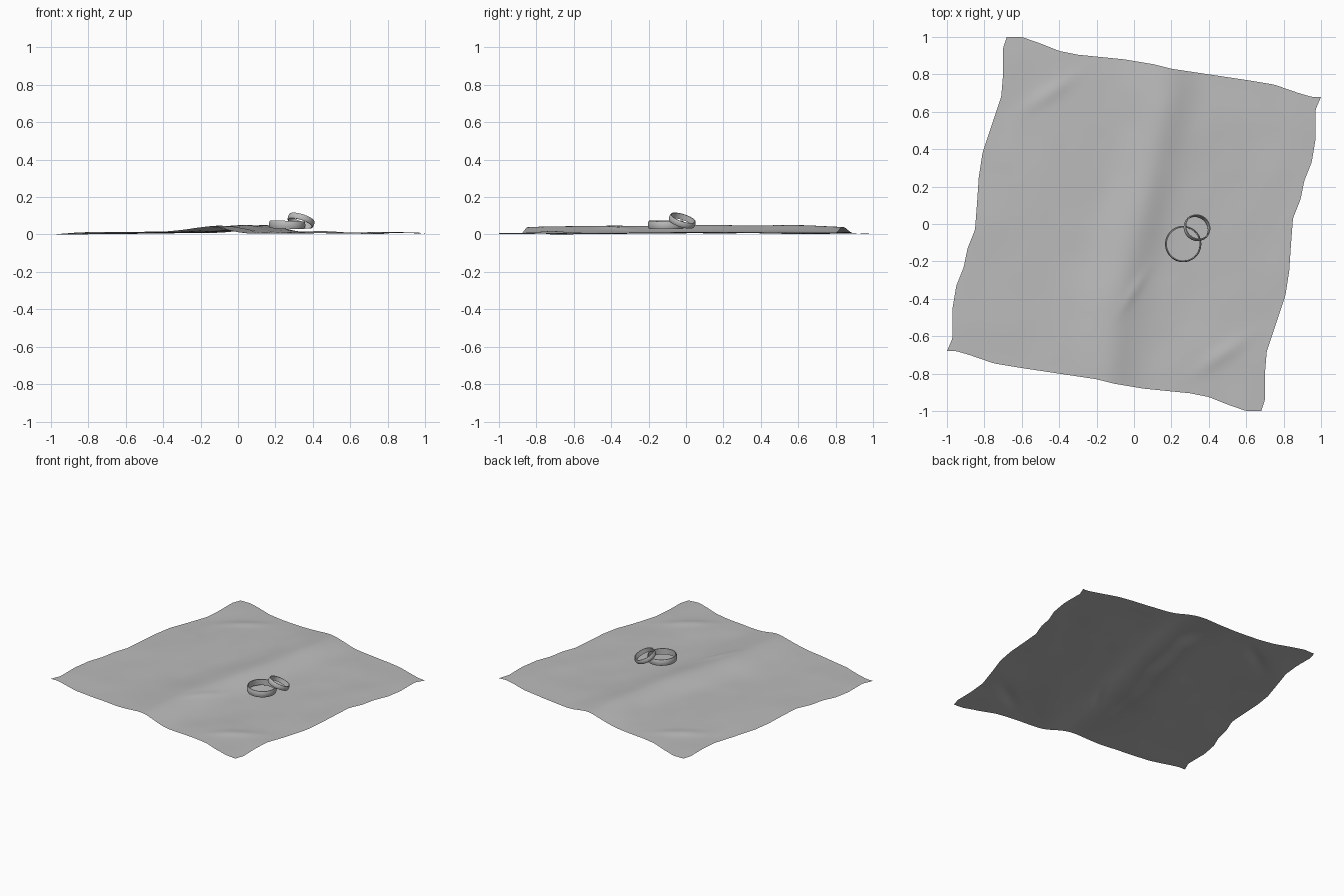
import bpy
import math
from mathutils import Vector, Matrix, noise

cube = bpy.data.objects.get("Cube")
if cube:
    bpy.data.objects.remove(cube, do_unlink=True)


def make_material(name, colour):
    mat = bpy.data.materials.new(name)
    mat.use_nodes = True
    mat.diffuse_color = colour
    mat.node_tree.nodes["Principled BSDF"].inputs["Base Color"].default_value = colour
    return mat


grey = make_material("soft grey", (0.5, 0.5, 0.5, 1))


def make_object(name, verts, faces, angle):
    mesh = bpy.data.meshes.new(name)
    mesh.from_pydata(verts, [], faces)
    mesh.materials.append(grey)
    obj = bpy.data.objects.new(name, mesh)
    bpy.context.collection.objects.link(obj)
    bpy.ops.object.select_all(action="DESELECT")
    obj.select_set(True)
    bpy.context.view_layer.objects.active = obj
    bpy.ops.object.shade_smooth_by_angle(angle=math.radians(angle))
    return obj


# Cloth outline: back and right hems; the other two are their half-turn copies
BACK = [(-.68, 1), (-.6, 1), (-.5, .965), (-.4, .925), (-.3, .905), (-.05, .88),
        (.1, .855), (.2, .83), (.4, .8), (.6, .77), (.75, .745), (.88, .7),
        (.95, .68), (1, .68)]
RIGHT = [(.68, -1), (.7, -.94), (.7, -.8), (.71, -.68), (.75, -.56), (.81, -.38),
         (.83, -.25), (.84, -.1), (.85, .03), (.89, .13), (.91, .23), (.95, .33),
         (.97, .45), (.97, .61), (1, .68)]


def along(points, axis, t):
    start, end = points[0][axis], points[-1][axis]
    value = start + (end - start) * t
    for a, b in zip(points, points[1:]):
        if value <= b[axis] + 1e-6:
            return Vector(a).lerp(Vector(b), (value - a[axis]) / (b[axis] - a[axis]))
    return Vector(points[-1])


def cloth_point(u, v):
    back, front = along(BACK, 0, u), -along(BACK, 0, 1 - u)
    right, left = along(RIGHT, 1, v), -along(RIGHT, 1, 1 - v)
    top = Vector(BACK[0]).lerp(Vector(BACK[-1]), u)
    bottom = (-Vector(BACK[-1])).lerp(-Vector(BACK[0]), u)
    return front.lerp(back, v) + left.lerp(right, u) - bottom.lerp(top, v)


def fold(x, y, cx, cy, angle, length, width):
    dx, dy = x - cx, y - cy
    a = dx * math.cos(angle) + dy * math.sin(angle)
    b = dy * math.cos(angle) - dx * math.sin(angle)
    return math.exp(-(a / length) ** 2 - (b / width) ** 2)


def cloth_height(x, y):
    # Long soft ridge with a slightly sharper fall on its right side
    d = x - 0.19 * y - 0.01 - 0.025 * math.sin(4 * y)
    ridge = math.exp(-(d / (0.13 if d > 0 else 0.15)) ** 2)
    z = 0.017 + 0.04 * ridge * (1 - 0.3 * y * y)
    z += 0.006 * noise.noise(Vector((x * 2.5, y * 2, 0.4)))
    z += 0.004 * noise.noise(Vector((x * 6, y * 4, 2.7)))
    # Small diagonal folds
    z += 0.007 * fold(x, y, -.45, .7, .6, .16, .04)
    z += 0.007 * fold(x, y, .47, -.7, .6, .16, .04)
    z += 0.005 * fold(x, y, 0, -.36, 1, .12, .025)
    # Hem settles toward the corners
    return z - 0.006 * max(0, math.hypot(x, y) - 0.8) / 0.4


N = 110
cloth_verts = []
for j in range(N + 1):
    for i in range(N + 1):
        p = cloth_point(i / N, j / N)
        cloth_verts.append(Vector((p.x, p.y, cloth_height(p.x, p.y))))
low = min(p.z for p in cloth_verts)
for p in cloth_verts:
    p.z -= low
row = N + 1
cloth_faces = [(j * row + i, j * row + i + 1, (j + 1) * row + i + 1, (j + 1) * row + i)
               for j in range(N) for i in range(N)]
make_object("cloth", cloth_verts, cloth_faces, 60)


# Rings: domed band section turned about its axis, then tilted into place
def make_ring(name, radius, height, wall, centre, normal, steps=72):
    section = []
    for k in range(9):
        s = k / 4 - 1
        section.append((radius - 0.45 * wall * s * s, s * height / 2))
    section += [(radius - wall, height / 2), (radius - wall, -height / 2)]
    turn = Vector((0, 0, 1)).rotation_difference(Vector(normal)).to_matrix().to_4x4()
    place = Matrix.Translation(centre) @ turn
    count = len(section)
    verts, faces = [], []
    for i in range(steps):
        a = 2 * math.pi * i / steps
        for r, z in section:
            verts.append(place @ Vector((r * math.cos(a), r * math.sin(a), z)))
        for k in range(count):
            n, m = (i + 1) % steps, (k + 1) % count
            faces.append((i * count + k, n * count + k, n * count + m, i * count + m))
    make_object(name, verts, faces, 40)


make_ring("large_ring", 0.097, 0.042, 0.009, (0.263, -0.107, 0.052), (0.03, 0, 1))
make_ring("small_ring", 0.073, 0.032, 0.008, (0.337, -0.02, 0.074), (0.29, 0.29, 0.91))
